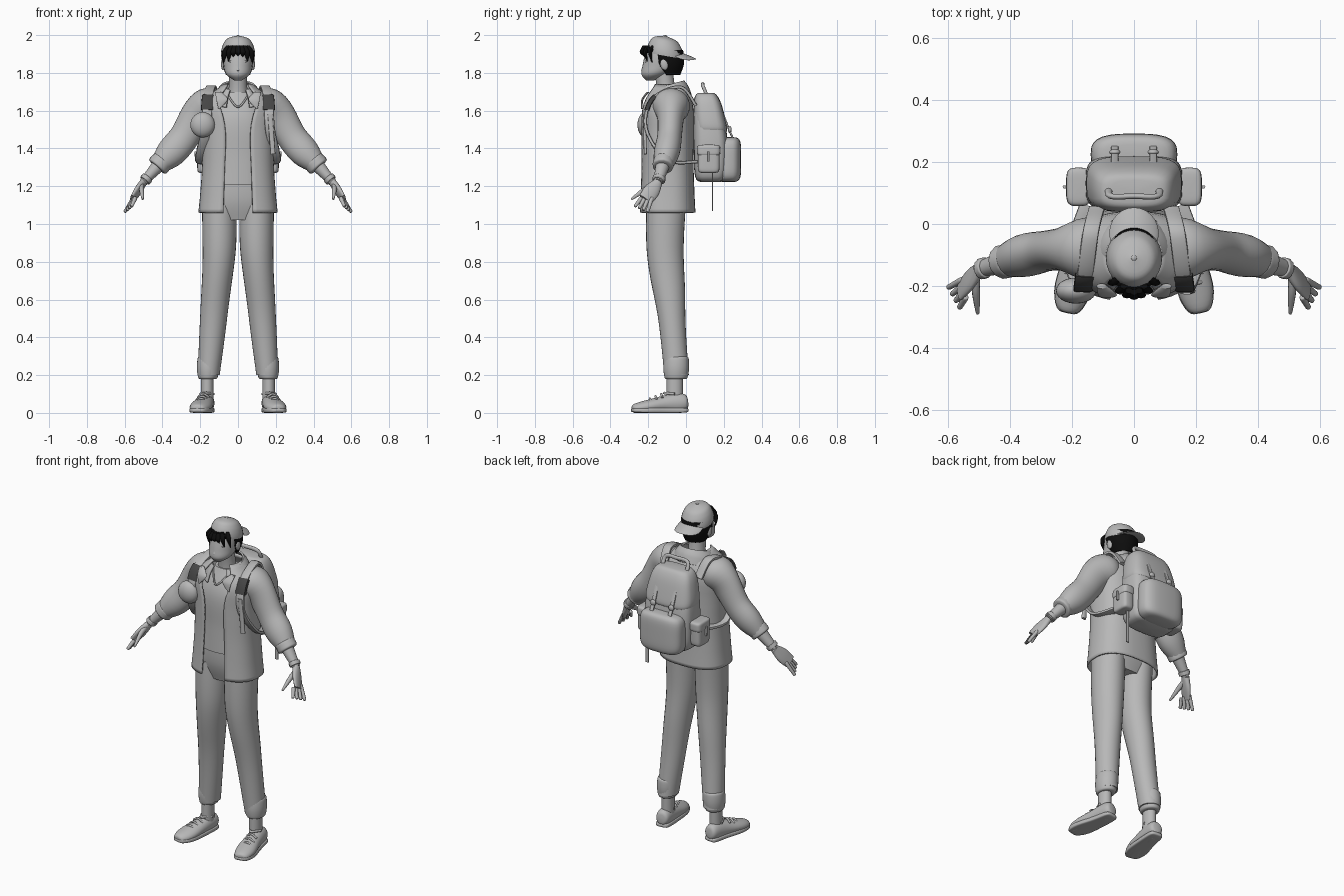
import bpy, bmesh, math
from mathutils import Vector, Matrix

cube = bpy.data.objects.get("Cube")
if cube:
    bpy.data.objects.remove(cube, do_unlink=True)


def material(name, value):
    mat = bpy.data.materials.new(name)
    mat.use_nodes = True
    colour = (value, value, value, 1)
    mat.diffuse_color = colour
    mat.node_tree.nodes["Principled BSDF"].inputs["Base Color"].default_value = colour
    return mat


GREY = material("plain grey", .48)
BLACK = material("hair black", .004)
DARK = material("dark webbing", .06)
SIDEWAYS, FORWARD, UPWARD = Vector((1, 0, 0)), Vector((0, 1, 0)), Vector((0, 0, 1))


def finish(name, mesh_data, mat, mirror, thick=0):
    """Turn the mesh into a smooth-shaded object with its modifiers."""
    bmesh.ops.recalc_face_normals(mesh_data, faces=mesh_data.faces)
    mesh = bpy.data.meshes.new(name)
    mesh_data.to_mesh(mesh)
    mesh_data.free()
    part = bpy.data.objects.new(name, mesh)
    bpy.context.collection.objects.link(part)
    mesh.materials.append(mat)
    bpy.ops.object.select_all(action='DESELECT')
    part.select_set(True)
    bpy.context.view_layer.objects.active = part
    bpy.ops.object.shade_smooth_by_angle(angle=math.radians(50))
    if thick:
        part.modifiers.new("thickness", 'SOLIDIFY').thickness = thick
    if mirror:
        part.modifiers.new("mirror", 'MIRROR')


def along(values, t):
    """Smooth value at t from a short list of evenly spaced numbers or vectors."""
    last = len(values) - 1
    if last == 0:
        return values[0]
    i = min(int(t * last), last - 1)
    f = t * last - i
    a, b, c, d = (values[max(0, min(last, i + k))] for k in (-1, 0, 1, 2))
    return b + ((c - a) + ((a * 2 - b * 5 + c * 4 - d) + ((b - c) * 3 + d - a) * f) * f) * (f / 2)


def loft(name, path, width, depth, mat=GREY, level=True, square=2, dome=0, gap=None, lean=0,
         span=(0, 1), ref=SIDEWAYS, mirror=False, thick=0, rings=20, sides=28):
    """Skin rounded rings along a path: level rings or path-facing ones, optionally open at the front."""
    path = [Vector(p) for p in path]
    mesh_data = bmesh.new()
    rows = []
    for i in range(rings + 1):
        t = i / rings
        if dome:
            t = (1 - math.cos(math.pi * t)) / 2
        size = (1 - abs(2 * t - 1) ** dome) ** (1 / dome) if dome else 1
        t = span[0] + (span[1] - span[0]) * t
        centre, u, v = along(path, t), SIDEWAYS, FORWARD
        if not level:
            step = along(path, min(t + .01, 1)) - along(path, max(t - .01, 0))
            u = step.cross(ref).normalized()
            v = step.cross(u).normalized()
        start = along(gap, t) if gap else 0
        row = []
        for k in range(sides + bool(gap)):
            angle = start + 2 * (math.pi - start) * k / sides
            across, back = (math.copysign(abs(w) ** (2 / square), w)
                            for w in (math.sin(angle), -math.cos(angle)))
            co = centre + (u * across * along(width, t) + v * back * along(depth, t)) * max(size, .01)
            co.z += lean * (co.y - path[0].y)
            co.z = max(co.z, 0)
            row.append(mesh_data.verts.new(co))
        rows.append(row)
    for low, high in zip(rows, rows[1:]):
        for k in range(sides):
            j = (k + 1) % len(low)
            mesh_data.faces.new((low[k], low[j], high[j], high[k]))
    if not gap:
        mesh_data.faces.new(rows[0])
        mesh_data.faces.new(rows[-1])
    finish(name, mesh_data, mat, mirror, thick)


def strip(name, path, width, depth, **options):
    """Band or cord of constant section that follows a path."""
    loft(name, path, [width], [depth], level=False, sides=12, **options)


def ball(name, centre, radii, mat=GREY, tilt=0, sag=0, mirror=False):
    mesh_data = bmesh.new()
    bmesh.ops.create_uvsphere(mesh_data, u_segments=24, v_segments=14, radius=1)
    place = Matrix.Translation(centre) @ Matrix.Rotation(tilt, 4, 'X') @ Matrix.Diagonal((*radii, 1))
    bmesh.ops.transform(mesh_data, matrix=place, verts=mesh_data.verts)
    for vert in mesh_data.verts:
        vert.co.z -= sag * vert.co.x ** 2
    finish(name, mesh_data, mat, mirror)


def upright(y, bottom, top):
    """Central vertical path."""
    return [(0, y, bottom), (0, y, top)]


# Head, face and neck
loft("head", [(0, -.19, 1.76), (0, -.14, 1.84), (0, -.12, 1.95)],
     width=[.02, .064, .076, .08, .07], depth=[.02, .07, .09, .09, .08])
loft("neck", [(0, -.09, 1.6), (0, -.12, 1.82)], width=[.08, .05, .05], depth=[.07, .05, .05])
loft("nose", [(0, -.21, 1.88), (0, -.22, 1.81)], width=[.006, .008, .016], depth=[.01, .012, .02], dome=6)
ball("lips", (0, -.205, 1.796), (.022, .011, .008))
ball("eyes", (.032, -.21, 1.86), (.015, .006, .006), mirror=True)
ball("ears", (.08, -.115, 1.845), (.01, .02, .03), tilt=.2, mirror=True)

# Hair with a fringe of tapered locks
loft("hair", [(0, -.1, 1.79), (0, -.11, 1.92)], width=[.064, .085, .085], depth=[.07, .095, .095],
     gap=[1.5, 1.1, .9], mat=BLACK, thick=.01)
ball("hair_front", (0, -.16, 1.92), (.07, .063, .03), BLACK)
for i in range(-3, 4):
    x, y = i * .023, i * i * .005 - .235
    drop = 1.89 - abs(i) * .015 + (i % 2) * .01
    loft(f"hair_lock_{i + 4}", [(x * .7, y + .015, 1.945), (x, y, 1.91), (x * 1.1, y + .01, drop)],
         width=[.012, .016, .002], depth=[.01, .01, .002], mat=BLACK, sides=8)

# Backwards cap
loft("cap", upright(-.11, 1.89, 1.997), width=[.09, .09, .086, .076, .055, .003],
     depth=[.097, .097, .092, .08, .058, .003], lean=-.18)
ball("cap_brim", (0, -.03, 1.9), (.08, .088, .008), tilt=-.32, sag=4)
ball("cap_button", (0, -.11, 1.995), (.009, .009, .005))

# Shirt and open jacket
loft("shirt", upright(-.1, 1.21, 1.7), width=[.16, .155, .155, .07], depth=[.13, .125, .12, .06], square=2.4)
strip("shirt_neckline", [(-.065, -.15, 1.7), (0, -.215, 1.62), (.065, -.15, 1.7)], .005, .005, ref=FORWARD)
loft("jacket", upright(-.1, 1.06, 1.74), width=[.21, .2, .19, .19, .19, .08],
     depth=[.15, .145, .14, .14, .135, .08], gap=[.3, .3, .3, .7], square=2.5, thick=.01, sides=48)
loft("collar", upright(-.1, 1.65, 1.735), width=[.135, .12, .09], depth=[.13, .115, .09],
     gap=[.5], lean=.28, thick=.01)
loft("lapels", [(.105, -.2, 1.7), (.085, -.23, 1.66), (.1, -.235, 1.61)],
     width=[.016, .03, .004], depth=[.008, .004], mirror=True)

# Sleeves with rolled cuffs
loft("sleeves", [(.1, -.08, 1.65), (.2, -.08, 1.59), (.3, -.09, 1.44), (.42, -.12, 1.31)],
     width=[.08, .1, .072, .065, .068, .05], depth=[.07, .1, .09, .08, .08, .05], level=False, mirror=True)
strip("cuffs", [(.395, -.117, 1.34), (.43, -.123, 1.3)], .056, .06, dome=5, mirror=True)

# Forearms, bracelets and hands
wrist = (.5, -.147, 1.222)
loft("forearms", [(.39, -.115, 1.345), wrist], width=[.042, .025], depth=[.042, .022], level=False, mirror=True)
strip("bracelets", [(.478, -.14, 1.248), (.494, -.146, 1.228)], .035, .032, dome=6, mirror=True)
loft("palms", [wrist, (.56, -.215, 1.13)], width=[.024, .042, .038], depth=[.02, .018, .012],
     level=False, mirror=True)
for i in range(4):
    loft(f"fingers_{i + 1}", [(.552 - i * .003, -.18 - i * .018, 1.14), (.6 - i * .012, -.205 - i * .022, 1.062 + i * .01)],
         width=[.012, .009], depth=[.012, .009], level=False, dome=6, sides=10, mirror=True)
loft("thumbs", [(.51, -.16, 1.21), (.51, -.22, 1.18), (.504, -.29, 1.13)],
     width=[.016, .015, .006], depth=[.014, .013, .006], level=False, dome=8, sides=10, mirror=True)

# Trousers and ankles
loft("trouser_hips", upright(-.105, 1.02, 1.24), width=[.14, .18, .18, .165], depth=[.08, .108, .112], square=2.4)
loft("trouser_legs", [(.1, -.105, 1.12), (.1, -.11, .85), (.125, -.08, .55), (.155, -.05, .2)],
     width=[.09, .09, .08, .07, .058], depth=[.105, .1, .09, .07, .065], mirror=True)
loft("trouser_cuffs", [(.16, -.053, .178), (.155, -.05, .3)], width=[.05, .06, .058],
     depth=[.06, .068, .064], dome=8, mirror=True)
loft("ankles", [(.163, -.06, .07), (.163, -.06, .2)], width=[.034], depth=[.043], mirror=True)

# Shoes
loft("shoes", [(.163, .01, .055), (.18, -.12, .045), (.215, -.285, .02)], width=[.05, .055, .045, .035, .03],
     depth=[.045, .045, .05, .058, .045], level=False, dome=4, mirror=True)
loft("soles", [(.163, .012, .014), (.18, -.12, .014), (.215, -.288, .014)], width=[.014],
     depth=[.046, .046, .052, .06, .046], level=False, square=5, dome=4, mirror=True)
strip("shoe_collars", [(.13, -.06, .1), (.168, -.115, .105), (.2, -.06, .1)], .007, .007, ref=UPWARD, mirror=True)
for i in range(3):
    x, y, z = .183 + i * .006, -.125 - i * .03, .1 - i * .012
    strip(f"laces_{i + 1}", [(x - .032, y, z - .02), (x, y - .006, z), (x + .032, y, z - .02)],
          .006, .006, ref=FORWARD, mirror=True)

# Backpack body, lid and pockets
loft("backpack", [(0, .13, 1.222), (0, .13, 1.45), (0, .105, 1.68)], width=[.15, .155, .155, .14, .11],
     depth=[.085, .09, .09, .078, .055], square=4, dome=6)
loft("backpack_lid", [(0, .135, 1.48), (0, .105, 1.695)], width=[.157, .152, .135, .11],
     depth=[.09, .085, .075, .055], square=3.5, dome=6)
loft("front_pocket", upright(.224, 1.222, 1.46), width=[.14], depth=[.068], square=3, dome=4)
loft("side_pockets", [(.18, .12, 1.27), (.18, .12, 1.4)], width=[.036], depth=[.058],
     square=4, dome=5, mirror=True)
loft("side_pocket_flaps", [(.18, .12, 1.36), (.178, .12, 1.42)], width=[.04], depth=[.062],
     square=4, dome=4, mirror=True)
strip("side_pocket_buckles", [(.22, .12, 1.385), (.218, .12, 1.33)], .01, .005, square=4, ref=FORWARD, mirror=True)
strip("lid_straps", [(.062, .19, 1.6), (.062, .228, 1.5), (.062, .25, 1.45)], .005, .012, square=4, mirror=True)
ball("lid_buckles", (.062, .232, 1.5), (.018, .01, .018), mirror=True)
strip("carry_handle", [(-.08, .12, 1.66), (-.075, .09, 1.73), (0, .09, 1.738), (.075, .09, 1.73), (.08, .12, 1.66)],
      .012, .009, ref=FORWARD)
strip("hanging_strap", [(.165, .14, 1.29), (.165, .14, 1.07)], .003, .011, square=4)

# Shoulder straps, dark pads and chest items
strap = [(.12, .05, 1.63), (.14, -.03, 1.725), (.16, -.18, 1.66), (.17, -.21, 1.5), (.2, -.1, 1.34), (.15, .06, 1.33)]
strip("shoulder_straps", strap, .009, .026, square=4, rings=40, mirror=True)
strip("dark_strap_pads", strap, .013, .032, span=(.37, .48), mat=DARK, square=5, mirror=True)
strip("chest_webbing", [(.17, -.22, 1.58), (.185, -.215, 1.37)], .008, .013, square=4)
ball("chest_pouch", (-.187, -.215, 1.525), (.065, .042, .067))
